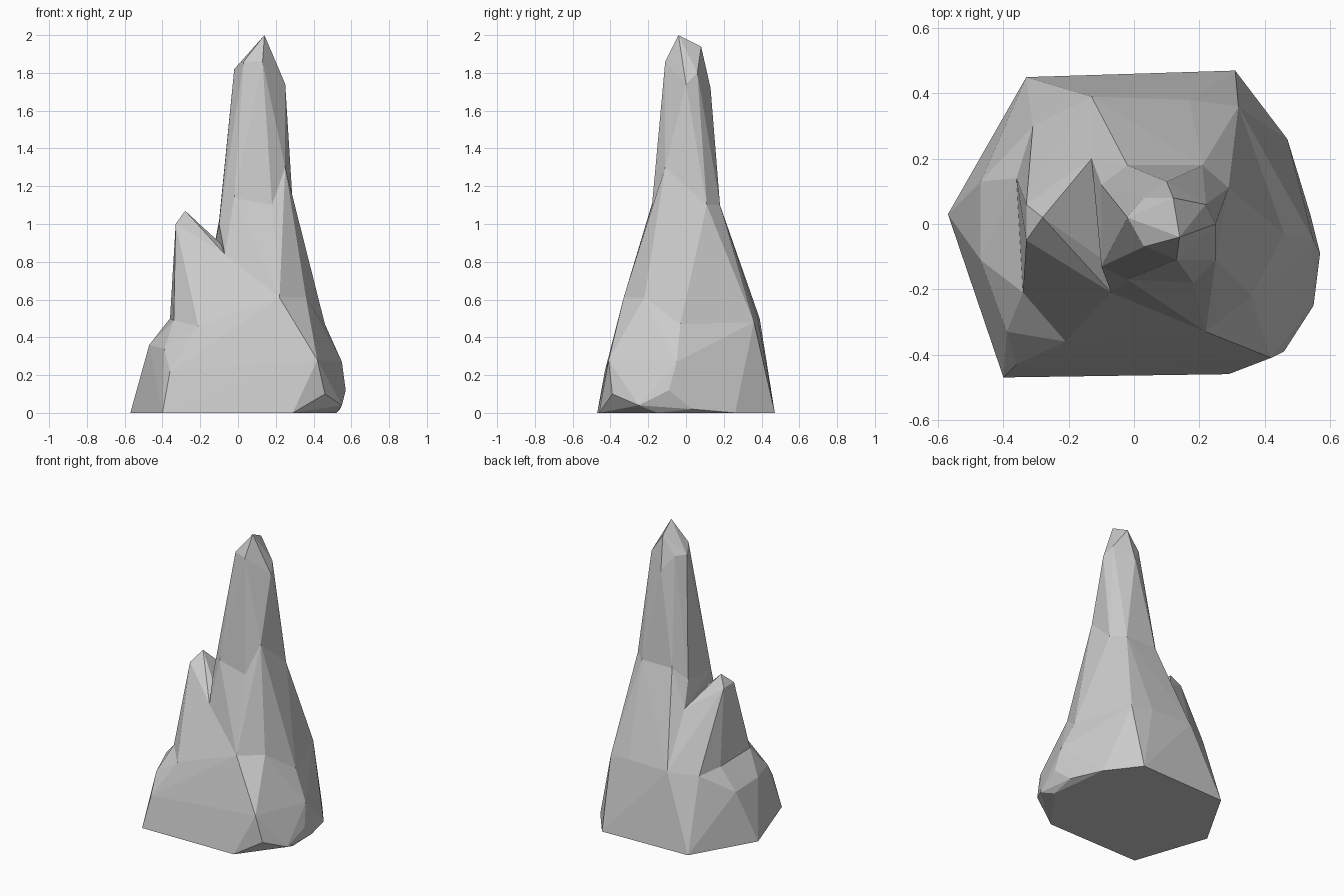
import bpy, bmesh

if "Cube" in bpy.data.objects:
    bpy.data.objects.remove(bpy.data.objects["Cube"])


def hull(name, *groups):
    """Faceted rock chunk: convex hull of the given corner points."""
    bm = bmesh.new()
    for p in {p for g in groups for p in g}:
        bm.verts.new(p)
    res = bmesh.ops.convex_hull(bm, input=bm.verts[:])
    junk = {v for v in res["geom_interior"] + res["geom_unused"]
            if isinstance(v, bmesh.types.BMVert)}
    bmesh.ops.delete(bm, geom=list(junk), context='VERTS')
    bmesh.ops.recalc_face_normals(bm, faces=bm.faces[:])
    me = bpy.data.meshes.new(name)
    bm.to_mesh(me)
    bm.free()
    ob = bpy.data.objects.new(name, me)
    bpy.context.collection.objects.link(ob)
    return ob


# Footprint and undercut right-hand edge
foot = [(-.57, .03, 0), (-.40, -.47, 0), (.29, -.46, 0), (.52, -.15, 0),
        (.54, .03, .02), (.47, .26, 0), (.31, .47, 0), (-.33, .45, 0)]
rim = [(.42, -.41, .28), (.46, -.39, .10), (.55, -.25, .04),
       (.57, -.09, .12), (.55, -.05, .27)]
# Left ledge
ledge = [(-.47, .13, .35), (-.47, -.11, .36), (-.39, -.33, .34),
         (-.36, -.43, .22)]
# Shoulder rings where the slopes change
right_shoulder = [(.22, -.33, .61), (.36, -.22, .61), (.46, -.03, .47),
                  (.32, .36, .48), (.17, .38, .50), (-.13, .39, .50)]
left_shoulder = [(-.21, -.36, .46), (-.34, -.21, .49), (-.36, .14, .50),
                 (-.31, .30, .48), (-.13, .39, .50), (.22, -.33, .61)]
waist = [(.18, -.18, 1.10), (-.02, -.17, 1.14), (-.10, -.13, 1.0),
         (-.10, .12, 1.02), (-.02, .18, 1.10), (.21, .18, 1.10),
         (.29, .11, 1.10), (.25, -.11, 1.30)]
saddle = [(-.07, -.21, .84), (-.13, .20, .86)]
# Summits
tip = [(.14, -.04, 2.0), (.12, .08, 1.94), (.03, .08, 1.82),
       (-.02, .02, 1.82), (.03, -.07, 1.86), (.13, -.11, 1.86),
       (.25, 0, 1.74), (.22, .06, 1.80), (.10, .13, 1.72)]
side_tip = [(-.28, .02, 1.07), (-.33, .06, 1.0), (-.33, -.05, 1.0),
            (-.26, -.12, .88), (-.14, -.09, .93)]

rock = hull("rock_spire", foot, rim, ledge, left_shoulder, right_shoulder)
parts = [hull("spire_slope", right_shoulder, saddle, waist, [(.05, 0, .25)]),
         hull("spire_top", waist, tip, [(.08, 0, .85)]),
         hull("side_peak", left_shoulder, saddle, side_tip, [(-.1, 0, .22)])]

# Fuse the chunks into one rock
for p in parts:
    m = rock.modifiers.new("fuse", 'BOOLEAN')
    m.operation = 'UNION'
    m.solver = 'EXACT'
    m.object = p
dg = bpy.context.evaluated_depsgraph_get()
fused = bpy.data.meshes.new_from_object(rock.evaluated_get(dg))
rock.modifiers.clear()
rock.data = fused
for p in parts:
    bpy.data.objects.remove(p)
